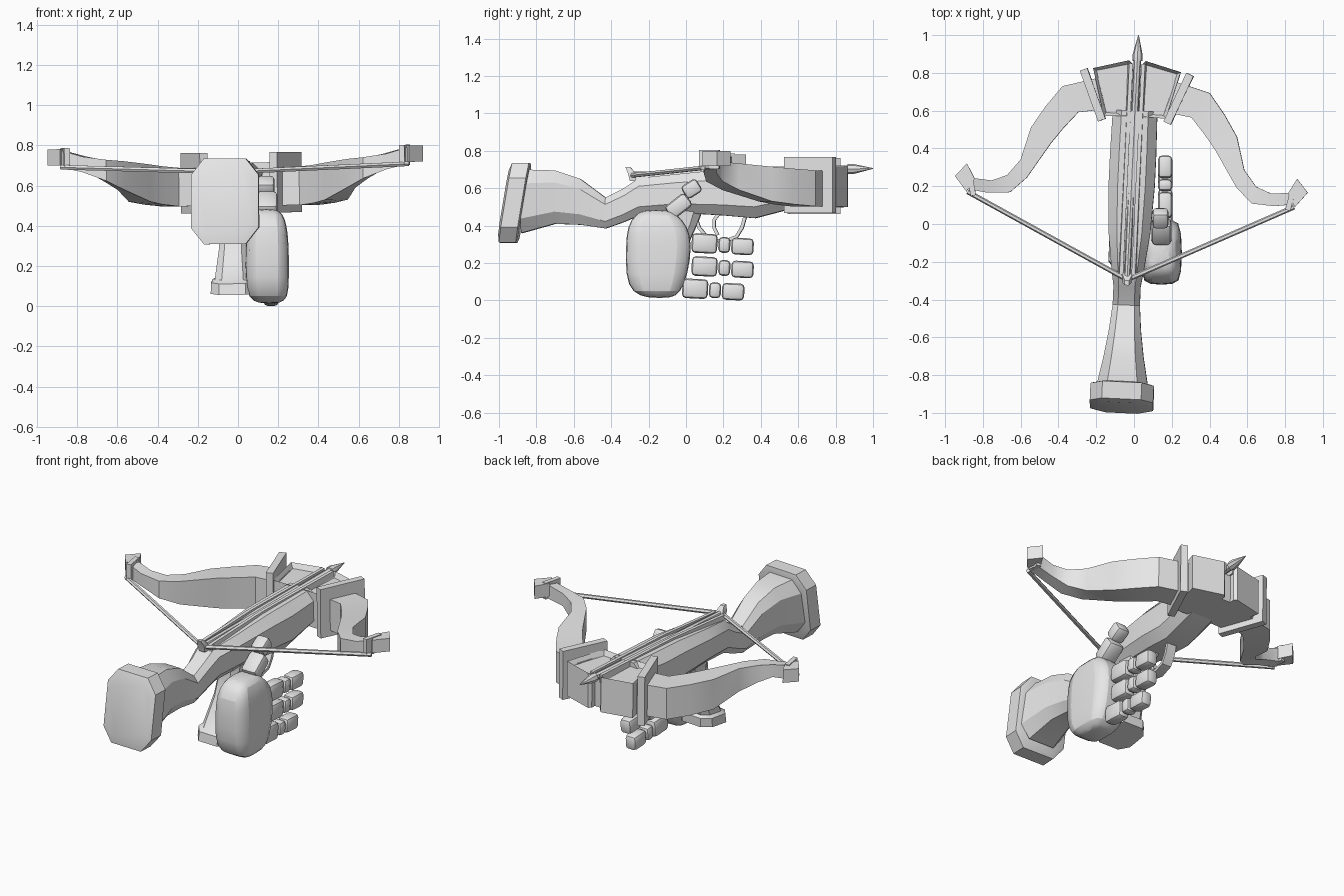
import bpy, bmesh, math
from mathutils import Matrix, Vector

if "Cube" in bpy.data.objects:
    bpy.data.objects.remove(bpy.data.objects["Cube"])

grey = bpy.data.materials.new("plain grey")
grey.diffuse_color = (0.8, 0.8, 0.8, 1)
grey.use_nodes = True
grey.node_tree.nodes["Principled BSDF"].inputs["Base Color"].default_value = grey.diffuse_color

# The weapon is turned slightly to the right and rolled a little
WEAPON = (Matrix.Translation((-0.016, 0, 0)) @ Matrix.Rotation(-0.047, 4, 'Z')
          @ Matrix.Rotation(-0.01, 4, 'Y'))
HAND = Matrix.Identity(4)


def finish(name, bm, frame=WEAPON, mirror=False):
    bmesh.ops.recalc_face_normals(bm, faces=bm.faces)
    me = bpy.data.meshes.new(name)
    bm.to_mesh(me)
    bm.free()
    me.materials.append(grey)
    ob = bpy.data.objects.new(name, me)
    bpy.context.collection.objects.link(ob)
    ob.matrix_world = frame
    bpy.ops.object.select_all(action='DESELECT')
    ob.select_set(True)
    bpy.context.view_layer.objects.active = ob
    bpy.ops.object.shade_smooth_by_angle(angle=math.radians(32))
    if mirror:
        ob.modifiers.new("mirror", 'MIRROR')
    return ob


def loft(rings):
    bm = bmesh.new()
    vs = [[bm.verts.new(p) for p in r] for r in rings]
    n = len(rings[0])
    for a, b in zip(vs, vs[1:]):
        for i in range(n):
            j = (i + 1) % n
            bm.faces.new((a[i], a[j], b[j], b[i]))
    bm.faces.new(vs[0])
    bm.faces.new(vs[-1])
    return bm


def octagon(a, b, ca=0.6, cb=0.55):
    return [(a, b * cb), (a * ca, b), (-a * ca, b), (-a, b * cb),
            (-a, -b * cb), (-a * ca, -b), (a * ca, -b), (a, -b * cb)]


def box(size, loc, rot=(0, 'X'), bevel=0.0, segments=1):
    bm = bmesh.new()
    bmesh.ops.create_cube(bm, size=1)
    bmesh.ops.scale(bm, vec=size, verts=bm.verts)
    if bevel:
        bmesh.ops.bevel(bm, geom=bm.edges[:], offset=bevel, segments=segments,
                        profile=0.5, affect='EDGES')
    m = Matrix.Translation(loc) @ Matrix.Rotation(math.radians(rot[0]), 4, rot[1])
    bmesh.ops.transform(bm, matrix=m, verts=bm.verts)
    return bm


def rod(profile, start, end, sides=8):
    """Turned rod: profile is (fraction along, radius)."""
    a, b = Vector(start), Vector(end)
    q = (b - a).to_track_quat('Z', 'Y')
    return loft([[a + (b - a) * t + q @ Vector((r * math.cos(k * math.tau / sides),
                  r * math.sin(k * math.tau / sides), 0)) for k in range(sides)]
                 for t, r in profile])


def strip(path, hx, thick):
    """Flat band following a (y, z) path."""
    rings = []
    for i, p in enumerate(path):
        d = Vector(path[min(i + 1, len(path) - 1)]) - Vector(path[max(i - 1, 0)])
        n = Vector((-d.y, d.x)).normalized() * thick / 2
        rings.append([(s * hx, p[0] + t * n.x, p[1] + t * n.y)
                      for s, t in ((1, 1), (-1, 1), (-1, -1), (1, -1))])
    return loft(rings)


def prism(poly, z0, z1):
    return loft([[(x, y, z) for x, y in poly] for z in (z0, z1)])


# Stock: y, bottom, top, half width
stock = [(-0.88, .36, .70, .14), (-.70, .41, .695, .105), (-.565, .405, .65, .085),
         (-.43, .385, .55, .072), (-.33, .42, .60, .072), (-.25, .455, .655, .085),
         (-.05, .47, .675, .11), (.2, .455, .70, .122), (.37, .44, .705, .122),
         (.60, .50, .712, .118)]
finish("stock", loft([[(x, y, (zb + zt) / 2 + z) for x, z in octagon(hx, (zt - zb) / 2)]
                      for y, zb, zt, hx in stock]))

# Butt plate, slanted, with a bevelled rear face
finish("butt_plate", loft([[(x, y + .165 * z, .522 + z)
                            for x, z in octagon(.168 * s, .213 * s, .62, .62)]
                           for y, s in ((-.974, .8), (-.962, 1), (-.872, 1), (-.865, .9))]))

# Grip with flared base: z, centre y, half depth, half width
grip = [(.07, -.14, .115, .11), (.125, -.135, .112, .108), (.14, -.13, .09, .09),
        (.3, -.06, .075, .07), (.40, -.02, .08, .07), (.5, -.0, .10, .08)]
finish("grip", loft([[(x, yc + y, z + .12 * y) for x, y in octagon(hx, hy)]
                     for z, yc, hy, hx in grip]))

# Trigger and its guard
finish("trigger_guard", strip([(.04, .48), (.07, .39), (.12, .33), (.2, .315),
                               (.27, .34), (.30, .39), (.32, .46)], .03, .018))
finish("trigger", strip([(.18, .47), (.15, .43), (.15, .39), (.17, .35)], .015, .018))

# Rails either side of the bolt groove
rail = loft([[(x, y, z + dz) for x, dz in ((.022, -.05), (.022, 0), (.042, 0), (.05, -.05))]
             for y, z in ((-.27, .68), (.2, .712), (.85, .722))])
finish("rail", rail, mirror=True)

# Bolt, string catch
finish("bolt", rod([(0, .016), (.895, .02), (.896, .027), (.92, .027), (1, .002)],
                   (0, -.30, .672), (0, 1.0, .706)))
finish("string_catch", loft([[(x, y, z) for x, y in ((-w, y0), (w, y0), (w, y1), (-w, y1))]
                             for z, y0, y1, w in ((.64, -.30, -.23, .02), (.68, -.31, -.27, .025),
                                                  (.715, -.325, -.30, .012))]))

# Bow head: two fanned blocks with sunken tops, joined by a core
block = prism([(.03, .57), (.03, .85), (.045, .865), (.232, .815), (.165, .565)], .50, .715)
block.faces.ensure_lookup_table()
top = max(block.faces, key=lambda f: f.calc_center_median().z)
bmesh.ops.recalc_face_normals(block, faces=block.faces)
bmesh.ops.inset_individual(block, faces=[top], thickness=.022)
bmesh.ops.translate(block, verts=top.verts, vec=(0, 0, -.03))
finish("head_block", block, mirror=True)
finish("head_core", box((.07, .32, .17), (0, .66, .585)))
finish("clamp", box((.042, .285, .30), (.2275, .674, .615), (-22.5, 'Z')), mirror=True)

# Limbs: outer x, y, inner x, y, bottom, top
limb = [(.20, .765, .16, .60, .50, .69), (.39, .712, .30, .578, .50, .692),
        (.475, .60, .375, .49, .51, .70), (.546, .486, .435, .41, .525, .71),
        (.593, .313, .555, .22, .585, .727), (.66, .228, .64, .138, .63, .735),
        (.74, .196, .76, .13, .675, .752), (.86, .205, .87, .145, .70, .785)]
finish("limb", loft([[(ox, oy, zb), (ox, oy, zt), (ix, iy, zt), (ix, iy, zb)]
                     for ox, oy, ix, iy, zb, zt in limb]), mirror=True)
finish("limb_tip", prism([(.83, .20), (.875, .28), (.935, .21), (.87, .13)], .71, .79),
       mirror=True)
finish("nock_band", box((.028, .11, .10), (.845, .165, .745), (-12, 'Z')), mirror=True)
finish("string", rod([(0, .013), (1, .013)], (.865, .13, .70), (0, -.295, .668), 6),
       mirror=True)

# Palm: z, y min, y max, x min, x max
palm = [(.012, -.20, -.08, .10, .21), (.04, -.29, -.03, .05, .25), (.13, -.325, .01, .035, .255),
        (.30, -.322, .035, .035, .255), (.40, -.315, .01, .045, .245), (.46, -.27, -.05, .06, .225),
        (.485, -.23, -.09, .09, .19)]
ob = finish("palm", loft([[((x0 + x1) / 2 + x, (y0 + y1) / 2 + y, z)
                           for x, y in octagon((x1 - x0) / 2, (y1 - y0) / 2, .7, .8)]
                          for z, y0, y1, x0, x1 in palm]), HAND)
ob.modifiers.new("round", 'SUBSURF').levels = 1
ob.modifiers["round"].render_levels = 1
bpy.ops.object.shade_smooth()

# Three fingers of three joints each
for row, (z, y) in enumerate(((.305, .03), (.182, .03), (.063, -.02))):
    for joint, (a, b, h) in enumerate(((0, .138, .105), (.143, .207, .085), (.212, .332, .09))):
        finish(f"finger_{row + 1}_joint_{joint + 1}",
               box((.075, b - a, h), (.165, y + (a + b) / 2, z - .008 * joint), (-3, 'X'),
                   bevel=.022, segments=2), HAND)

# Thumb of two joints
finish("thumb_base", box((.105, .135, .085), (.145, -.04, .505), (38, 'X'), .022, 2), HAND)
finish("thumb_end", box((.085, .095, .08), (.14, .03, .597), (32, 'X'), .02, 2), HAND)
